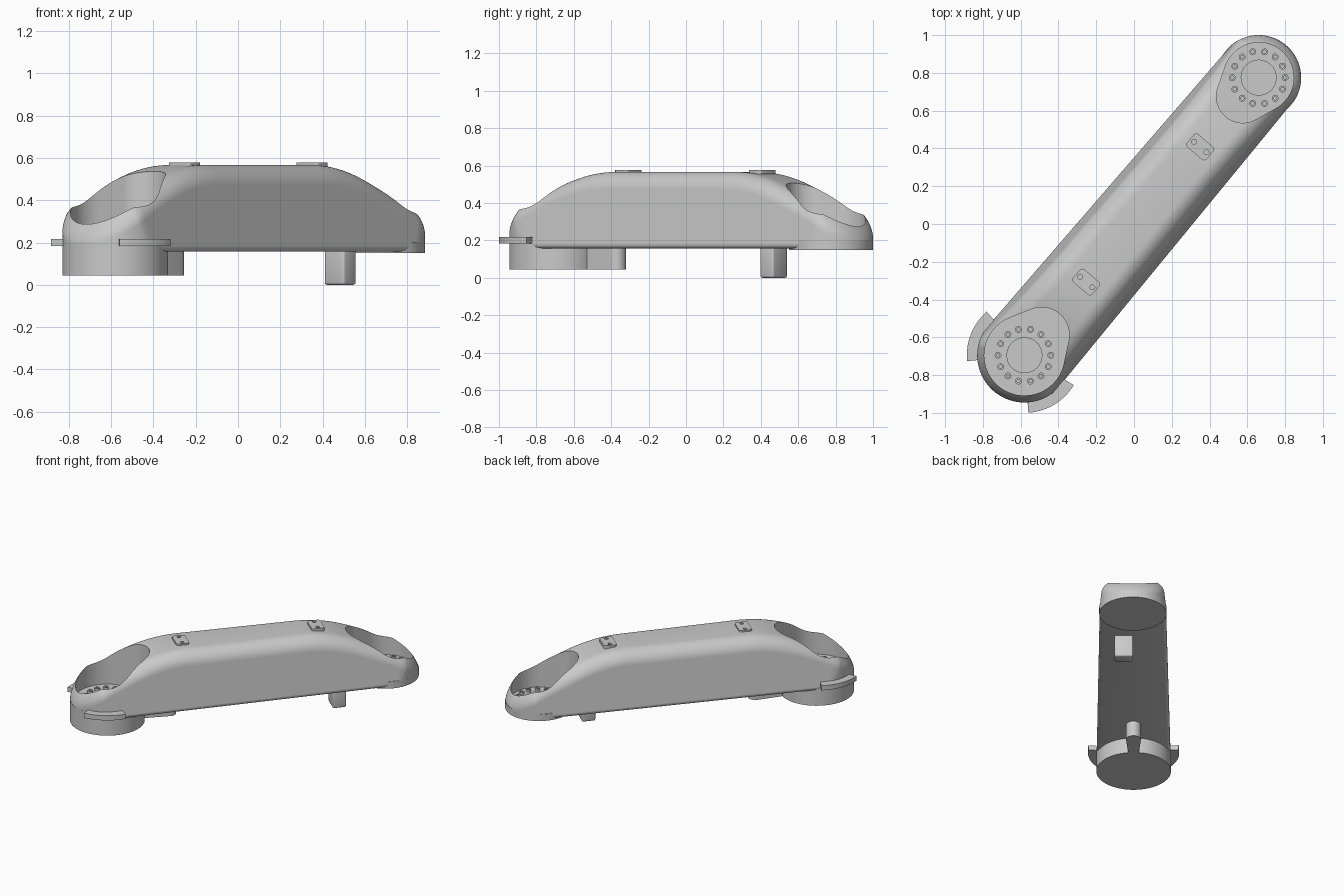
import bpy, bmesh, math
from math import sin, cos, acos, pi, radians

cube = bpy.data.objects.get("Cube")
if cube:
    bpy.data.objects.remove(cube, do_unlink=True)

mat = bpy.data.materials.new("light grey")
mat.use_nodes = True
GREY = (0.59, 0.59, 0.59, 1)
mat.diffuse_color = GREY
mat.node_tree.nodes["Principled BSDF"].inputs["Base Color"].default_value = GREY

# Local frame: u runs along the arm from the large joint to the small joint
ORIGIN = (-0.58, -0.695, 0)
TURN = math.atan2(1.47, 1.24)
L = 1.923
RA, RB = 0.25, 0.225
FLOOR = 0.21
BASE = 0.157
TOP = 0.567
DRAFT = 0.12


def finish(name, bm):
    bmesh.ops.recalc_face_normals(bm, faces=bm.faces)
    mesh = bpy.data.meshes.new(name)
    bm.to_mesh(mesh)
    bm.free()
    mesh.materials.append(mat)
    ob = bpy.data.objects.new(name, mesh)
    bpy.context.collection.objects.link(ob)
    ob.location = ORIGIN
    ob.rotation_euler.z = TURN
    return ob


def smooth(ob):
    bpy.ops.object.select_all(action='DESELECT')
    ob.select_set(True)
    bpy.context.view_layer.objects.active = ob
    bpy.ops.object.shade_smooth_by_angle(angle=radians(35))


def arc(cu, cv, r, a0, a1, n):
    return [(cu + r * cos(a0 + (a1 - a0) * i / n), cv + r * sin(a0 + (a1 - a0) * i / n))
            for i in range(n + 1)]


def circle(cu, cv, r, n=24):
    return arc(cu, cv, r, 0, 2 * pi, n)[:-1]


def prisms(name, outlines, z0, z1, bevel=0):
    bm = bmesh.new()
    for pts in outlines:
        low = [bm.verts.new((u, v, z0)) for u, v in pts]
        high = [bm.verts.new((u, v, z1)) for u, v in pts]
        bm.faces.new(low)
        bm.faces.new(high)
        for i in range(len(pts)):
            j = (i + 1) % len(pts)
            bm.faces.new((low[i], low[j], high[j], high[i]))
    if bevel:
        bmesh.ops.recalc_face_normals(bm, faces=bm.faces)
        bmesh.ops.bevel(bm, geom=bm.edges[:], offset=bevel, segments=3,
                        profile=0.5, affect='EDGES')
    ob = finish(name, bm)
    smooth(ob)
    return ob


def cut(ob, outlines, z0, z1):
    cutter = prisms("cutter", outlines, z0, z1)
    cutter.hide_render = True
    mod = ob.modifiers.new("cut", 'BOOLEAN')
    mod.operation = 'DIFFERENCE'
    mod.solver = 'EXACT'
    mod.object = cutter
    bpy.context.view_layer.update()
    mesh = bpy.data.meshes.new_from_object(
        ob.evaluated_get(bpy.context.evaluated_depsgraph_get()))
    ob.modifiers.clear()
    ob.data = mesh
    bpy.data.objects.remove(cutter, do_unlink=True)
    smooth(ob)


def hull(ub, ra, rb, lean=lambda u: 0, n=24, straight=60):
    """Outline around circles at 0 and ub; lean(u) moves the straight sides inward."""
    t = acos((ra - rb) / ub)
    ang_a = ang_b = t
    for _ in range(6):
        ang_a = t + acos(1 - lean(ra * cos(ang_a)) / ra)
        ang_b = t - acos(1 - lean(ub + rb * cos(ang_b)) / rb)
    b = arc(ub, 0, rb, 0, ang_b, n)
    a = arc(0, 0, ra, ang_a, pi, n)
    half = list(b)
    for k in range(1, straight):
        u = b[-1][0] + (a[0][0] - b[-1][0]) * k / straight
        half.append((u, (ra - lean(u) - u * cos(t)) / sin(t)))
    half += a
    return half + [(u, -v) for u, v in half[-2:0:-1]]


# Height of the arm's back: flat in the middle, sloping to both joints,
# dropping faster past the joint centres
def back_height(u):
    d = min(u, L - u - 0.08)
    x = 0.43 + 0.41 * d - TOP
    k = 0.075
    if x > k:
        return TOP
    if x < -k:
        return TOP + x - 0.85 * min(0, u, L - u) ** 2
    return TOP - (k - x) ** 2 / (4 * k)


# Arm body as stacked outline loops: bottom rounding, leaning wall between
# upright round ends, top rounding
def build_body():
    bm = bmesh.new()
    low_r, top_r, steps = 0.025, 0.09, 10
    loops = []
    for i in range(5):
        a = pi / 2 * i / 4
        loops.append((low_r * (1 - sin(a)), lambda u, a=a: BASE + low_r * (1 - cos(a))))
    loops.append((0, lambda u: BASE + low_r + 0.004))
    loops.append((0, lambda u: back_height(u) - top_r - 0.004))
    for i in range(steps + 1):
        a = pi / 2 * i / steps
        loops.append((top_r * (1 - cos(a)),
                      lambda u, a=a: back_height(u) - top_r * (1 - sin(a))))
    rings = []
    for inset, height in loops:
        pts = hull(L, RA - inset, RB - inset, lambda u: DRAFT * (height(u) - BASE))
        rings.append([bm.verts.new((u, v, height(u))) for u, v in pts])
    n = len(rings[0])
    for r0, r1 in zip(rings, rings[1:]):
        for i in range(n):
            j = (i + 1) % n
            bm.faces.new((r0[i], r0[j], r1[j], r1[i]))
    bm.faces.new(rings[0])
    top = rings[-1]
    for i in range(n // 2):
        quad = [top[i], top[i + 1], top[-i - 1], top[-i % n]]
        bm.faces.new(list(dict.fromkeys(quad)))
    return finish("arm_body", bm)


# Teardrop pockets above both joints
body = build_body()
pocket_a = hull(0.14, 0.213, 0.147, straight=2)
pocket_b = [(L - u, v) for u, v in hull(0.13, 0.186, 0.14, straight=2)]
cut(body, [pocket_a, pocket_b], FLOOR, 0.8)

# Joint collars under both ends
prisms("large_joint_collar", [circle(0, 0, RA, 64)], 0.045, 0.2)
prisms("small_joint_collar", [circle(L, 0, RB, 64)], 0.15, 0.2)

# Joint floors: hub plate and ring of socket bolts
for side, cu in (("large", 0), ("small", L)):
    prisms(side + "_joint_hub", [circle(cu, 0, 0.095, 48)], FLOOR - 0.01, FLOOR + 0.012)
    spots = []
    for k in range(14):
        a = pi / 2 - TURN + 2 * pi * (k + 0.5) / 14
        spots.append((cu + 0.14 * cos(a), 0.14 * sin(a)))
    bolts = prisms(side + "_joint_bolts", [circle(u, v, 0.018, 16) for u, v in spots],
                   FLOOR - 0.01, FLOOR + 0.016)
    cut(bolts, [circle(u, v, 0.009, 12) for u, v in spots], FLOOR + 0.002, FLOOR + 0.05)

# Curved side flanges on the large joint
for side, s in (("left", -1), ("right", 1)):
    a0, a1 = s * radians(81), s * radians(136)
    prisms(side + "_flange", [arc(0, 0, 0.305, a0, a1, 16) + arc(0, 0, 0.24, a1, a0, 16)],
           0.183, 0.218)

# Keel behind the large joint, widening to a round tip
keel = [(0.2, -0.032)] + arc(0.425, 0, 0.05, -pi / 2, pi / 2, 16) + [(0.2, 0.032)]
prisms("keel", [keel], 0.045, 0.18)


def box(cu, cv, du, dv):
    return [(cu - du, cv - dv), (cu + du, cv - dv), (cu + du, cv + dv), (cu - du, cv + dv)]


# Stop block under the small joint end
prisms("stop_block", [box(1.575, -0.062, 0.047, 0.062)], 0, 0.19, bevel=0.012)


def rounded_box(cu, cv, du, dv, r):
    pts = []
    for k, (su, sv) in enumerate(((1, 1), (-1, 1), (-1, -1), (1, -1))):
        pts += arc(cu + su * (du - r), cv + sv * (dv - r), r, k * pi / 2, (k + 1) * pi / 2, 5)
    return pts


# Mounting pads on the back, each with two screw holes
for name, u in (("lower", 0.507), ("upper", 1.443)):
    pad = prisms(name + "_pad", [rounded_box(u, 0, 0.045, 0.068, 0.018)], 0.555, 0.578)
    cut(pad, [circle(u, s * 0.043, 0.013, 16) for s in (-1, 1)], 0.562, 0.6)
